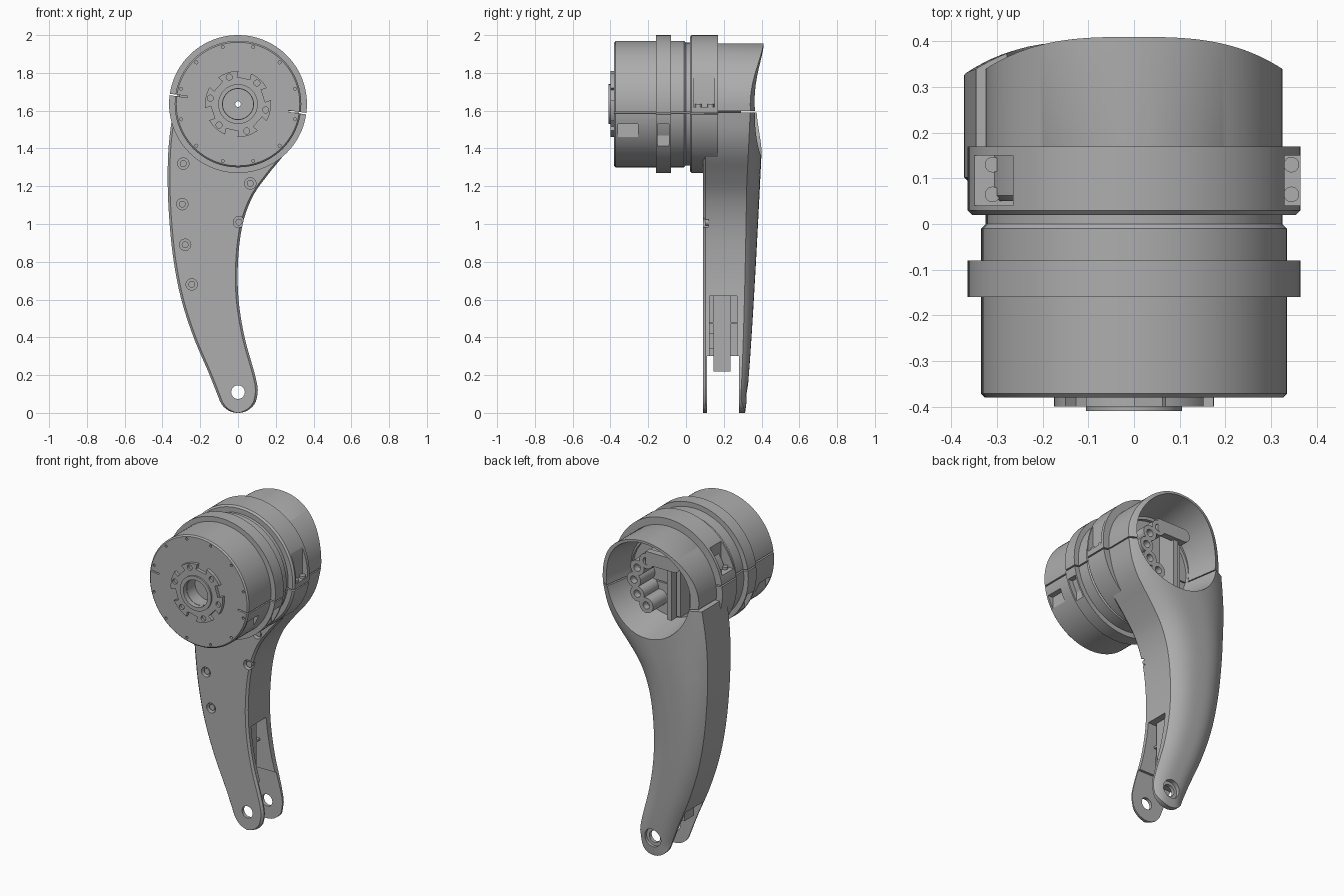
import bpy, bmesh, math
from mathutils import Matrix, Vector

if "Cube" in bpy.data.objects:
    bpy.data.objects.remove(bpy.data.objects["Cube"], do_unlink=True)

GREY = (0.42, 0.42, 0.42, 1)
grey = bpy.data.materials.new("machined_grey")
grey.use_nodes = True
grey.diffuse_color = GREY
grey.node_tree.nodes["Principled BSDF"].inputs["Base Color"].default_value = GREY

ZC = 1.635          # height of the drum axis
parts = []


def finish(bm, name):
    bmesh.ops.recalc_face_normals(bm, faces=bm.faces)
    mesh = bpy.data.meshes.new(name)
    bm.to_mesh(mesh)
    bm.free()
    mesh.materials.append(grey)
    obj = bpy.data.objects.new(name, mesh)
    bpy.context.collection.objects.link(obj)
    parts.append(obj)
    return obj


def box(bm, lo, hi, turn=0):
    """Box between two corners, optionally turned about the drum axis."""
    lo, hi = Vector(lo), Vector(hi)
    m = Matrix.Translation((lo + hi) / 2) @ Matrix.Diagonal((*(hi - lo), 1))
    pivot = Matrix.Translation((0, 0, ZC))
    spin = pivot @ Matrix.Rotation(-math.radians(turn), 4, 'Y') @ pivot.inverted()
    bmesh.ops.create_cube(bm, size=1, matrix=spin @ m)


def rod(bm, x, z, r, y0, y1, r2=None, seg=32):
    """Cylinder or cone along y."""
    m = Matrix.Translation((x, (y0 + y1) / 2, z)) @ Matrix.Rotation(-math.pi / 2, 4, 'X')
    bmesh.ops.create_cone(bm, cap_ends=True, segments=seg, radius1=r,
                          radius2=r if r2 is None else r2, depth=y1 - y0, matrix=m)


def polar(angle, r):
    a = math.radians(angle)
    return r * math.cos(a), ZC + r * math.sin(a)


def lathe(name, profile, seg=96):
    """Turn a closed (radius, y) profile about the drum axis."""
    bm = bmesh.new()
    rings = []
    for i in range(seg):
        a = math.tau * i / seg
        rings.append([bm.verts.new((r * math.cos(a), y, ZC + r * math.sin(a))) for r, y in profile])
    n = len(profile)
    for i in range(seg):
        a, b = rings[i], rings[(i + 1) % seg]
        for j in range(n):
            k = (j + 1) % n
            bm.faces.new((a[j], a[k], b[k], b[j]))
    return finish(bm, name)


def carve(obj, fill):
    """Subtract the shapes that fill() adds to a temporary cutter."""
    bm = bmesh.new()
    fill(bm)
    cutter = finish(bm, "cutter")
    parts.remove(cutter)
    mod = obj.modifiers.new("cut", 'BOOLEAN')
    mod.operation, mod.solver, mod.object = 'DIFFERENCE', 'EXACT', cutter
    mod.use_self = True
    deps = bpy.context.evaluated_depsgraph_get()
    mesh = bpy.data.meshes.new_from_object(obj.evaluated_get(deps))
    obj.modifiers.clear()
    obj.data = mesh
    bpy.data.objects.remove(cutter, do_unlink=True)


def spline(points, z):
    """Smooth curve through (z, x) points."""
    i = max(k for k in range(len(points) - 1) if points[k][0] <= z or k == 0)

    def slope(k):
        a, b = points[max(k - 1, 0)], points[min(k + 1, len(points) - 1)]
        return (b[1] - a[1]) / (b[0] - a[0])
    (z0, x0), (z1, x1) = points[i], points[i + 1]
    h = z1 - z0
    t = (z - z0) / h
    return ((2*t**3 - 3*t*t + 1) * x0 + (t**3 - 2*t*t + t) * h * slope(i)
            + (3*t*t - 2*t**3) * x1 + (t**3 - t*t) * h * slope(i + 1))


def loft(name, heights, edges, front, full):
    """Stack sections with a flat front and a crowned back."""
    bm = bmesh.new()
    rows = []
    for z in heights:
        l, r = edges(z)
        mid, half = (l + r) / 2, (r - l) / 2
        c = min(0.012, half / 2)
        crown = min(0.41, 0.312 + 0.088 * (z / 1.38) ** 0.75)
        drop = 0.03 + 0.04 * min(1, z / 1.2)
        pts = [(l + c, front), (r - c, front), (r, front + c)]
        for k in range(25):
            u = math.cos(math.pi * k / 24) * half
            pts.append((mid + u, crown - drop * abs(u / max(half, full)) ** 3))
        pts.append((l, front + c))
        rows.append([bm.verts.new((x, y, z)) for x, y in pts])
    n = len(rows[0])
    for a, b in zip(rows, rows[1:]):
        for j in range(n):
            bm.faces.new((a[j], a[(j + 1) % n], b[(j + 1) % n], b[j]))
    bm.faces.new(rows[0])
    bm.faces.new(rows[-1])
    return finish(bm, name)


def slits(bm):
    # split line running along both flanks
    for turn in (-8, 172):
        box(bm, (0.27, -0.5, ZC - 0.004), (0.5, 0.3, ZC + 0.004), turn)


# Front drum with clamp pockets, split line and rim holes
drum = lathe("front_drum", [(0.015, -0.3), (0.08, -0.3), (0.08, -0.38), (0.327, -0.38),
                            (0.335, -0.372), (0.335, -0.01), (0.325, 0), (0.325, 0.04), (0.015, 0.04)])


def drum_cuts(bm):
    slits(bm)
    for s in (-1, 1):
        a, b = sorted((s * 0.285, s * 0.5))
        box(bm, (a, -0.36, 1.40), (b, -0.255, 1.53))
    for k in range(12):
        rod(bm, *polar(15 + 30 * k, 0.312), 0.008, -0.4, -0.36, seg=12)


carve(drum, drum_cuts)

# Front clamp band
band = lathe("front_band", [(0.33, -0.16), (0.365, -0.16), (0.365, -0.08), (0.33, -0.08)])


def band_cuts(bm):
    slits(bm)
    for s in (-1, 1):
        a, b = sorted((s * 0.29, s * 0.5))
        box(bm, (a, -0.15, 1.38), (b, -0.09, 1.53))


carve(band, band_cuts)

# Rear clamp collar with bolt pockets
collar = lathe("rear_collar", [(0.25, 0.02), (0.355, 0.02), (0.365, 0.03), (0.365, 0.17), (0.25, 0.17)])


def collar_cuts(bm):
    slits(bm)
    box(bm, (0.33, 0.04, 1.62), (0.5, 0.15, 1.80))
    box(bm, (-0.5, 0.04, 1.74), (-0.265, 0.15, 1.95))


carve(collar, collar_cuts)
bm = bmesh.new()
for x, z in ((-0.31, 1.745), (0.345, 1.625)):
    for y in (0.065, 0.13):
        bmesh.ops.create_cone(bm, cap_ends=True, segments=20, radius1=0.017, radius2=0.017,
                              depth=0.02, matrix=Matrix.Translation((x, y, z)))
finish(bm, "collar_bolts")

# Output flange and hub on the front
flange = lathe("output_flange", [(0.085, -0.4), (0.175, -0.4), (0.175, -0.37), (0.085, -0.37)])


def flange_cuts(bm):
    for k in range(6):
        box(bm, (0.14, -0.5, ZC - 0.034), (0.3, -0.3, ZC + 0.034), 18 + 60 * k)
        rod(bm, *polar(48 + 60 * k, 0.15), 0.016, -0.5, -0.385, seg=20)


carve(flange, flange_cuts)
lathe("output_hub", [(0.082, -0.41), (0.105, -0.41), (0.105, -0.36), (0.082, -0.36)], 64)

# Curved arm
LEFT = [(0.06, -0.095), (0.2, -0.15), (0.4, -0.235), (0.6, -0.3), (0.8, -0.34),
        (1.0, -0.362), (1.2, -0.372), (1.4, -0.368), (1.6, -0.345)]
RIGHT = [(0.06, 0.095), (0.12, 0.105), (0.2, 0.09), (0.4, 0.035), (0.6, 0.003), (0.8, 0),
         (1.0, 0.025), (1.15, 0.08), (1.27, 0.165), (1.37, 0.245), (1.47, 0.295), (1.6, 0.325)]


def arm_edges(z):
    if z < 0.06:
        w = max(0.01, math.sqrt(max(0, 0.105 ** 2 - (z - 0.105) ** 2)))
        return -w, w
    return spline(LEFT, z), spline(RIGHT, z)


toe = [0.06 * (k / 8) ** 2 for k in range(8)]
arm = loft("arm", toe + [0.06 + 1.53 * k / 50 for k in range(51)], arm_edges, 0.09, 0.1)
SCREWS = [(-0.29, 1.32), (-0.295, 1.105), (-0.28, 0.89), (-0.245, 0.68), (0.065, 1.215), (0.005, 1.01)]


def opening(bm):
    rod(bm, 0, 1.65, 0.25, 0.15, 0.45, 0.298, 96)
    rod(bm, 0, ZC, 0.015, -0.1, 0.3)


def arm_cuts(bm):
    opening(bm)
    box(bm, (-0.5, 0.11, -0.1), (0.5, 0.28, 0.3))
    box(bm, (-0.15, 0.125, 0.25), (0.5, 0.27, 0.62))
    rod(bm, 0, 0.11, 0.036, 0, 0.5)
    rod(bm, 0, 0.11, 0.055, 0.302, 0.5)
    for x, z in SCREWS:
        rod(bm, x, z, 0.03, 0.05, 0.12)


carve(arm, arm_cuts)
bm = bmesh.new()
for x, z in SCREWS:
    rod(bm, x, z, 0.018, 0.1, 0.125, seg=20)
finish(bm, "arm_screws")

# Inner tongue and ribs in the fork
bm = bmesh.new()
box(bm, (-0.155, 0.145, 0.22), (-0.04, 0.235, 0.63))
box(bm, (-0.155, 0.12, 0.47), (-0.04, 0.275, 0.482))
box(bm, (-0.155, 0.12, 0.34), (-0.05, 0.15, 0.42))
finish(bm, "fork_tongue")

# Upper cap of the rear housing


def cap_edges(z):
    w = max(0.012, math.sqrt(max(0, 0.325 ** 2 - (z - 1.63) ** 2)))
    return -w, w


cap = loft("housing_cap", [1.597] + [1.63 + 0.325 * math.sin(math.pi * k / 64) for k in range(33)],
           cap_edges, 0.05, 0.325)
carve(cap, opening)

# Mechanism inside the housing: arc of standoffs, post and lever
standoffs = [polar(a, 0.15) for a in (-64, -32, 0, 32, 64)]
bm = bmesh.new()
for x, z in standoffs:
    rod(bm, x, z, 0.046, 0.14, 0.29)
block = finish(bm, "standoffs")


def bores(bm):
    for x, z in standoffs:
        rod(bm, x, z, 0.022, 0.25, 0.4, seg=20)


carve(block, bores)
bm = bmesh.new()
box(bm, (-0.09, 0.14, 1.44), (-0.06, 0.27, 1.84))
box(bm, (-0.13, 0.14, 1.46), (-0.105, 0.24, 1.82))
box(bm, (-0.12, 0.25, 1.75), (0.07, 0.29, 1.83))
rod(bm, -0.12, 1.79, 0.04, 0.14, 0.29)
finish(bm, "inner_lever")

# Smooth curved faces, keep machined edges crisp
bpy.ops.object.select_all(action='DESELECT')
for obj in parts:
    obj.select_set(True)
bpy.context.view_layer.objects.active = parts[0]
bpy.ops.object.shade_smooth_by_angle(angle=math.radians(30))
